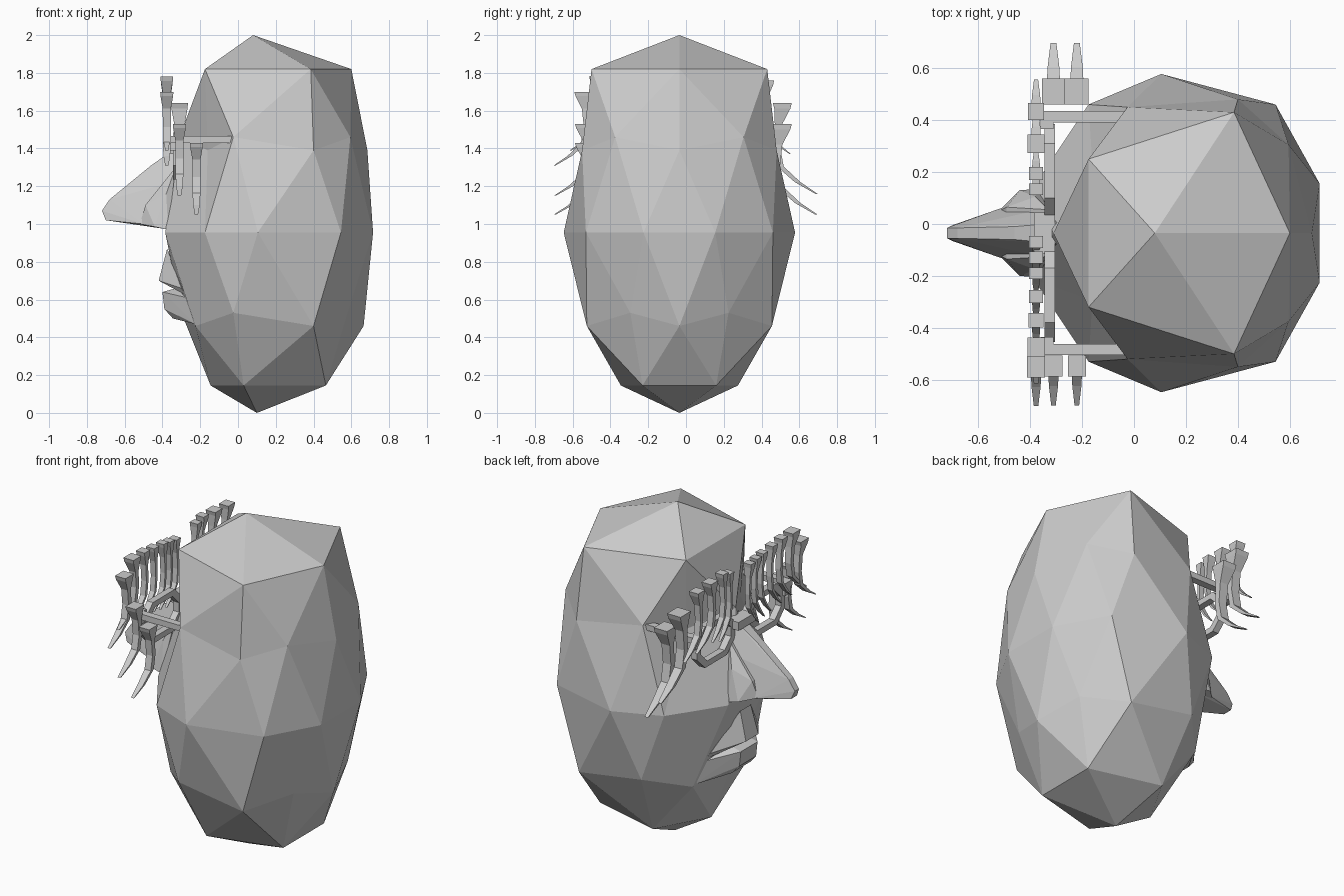
import bpy, bmesh
from mathutils import Vector

if "Cube" in bpy.data.objects:
    bpy.data.objects.remove(bpy.data.objects["Cube"])

CY = -0.035  # symmetry plane of the head


def finish(name, bm):
    bmesh.ops.recalc_face_normals(bm, faces=bm.faces)
    me = bpy.data.meshes.new(name)
    bm.to_mesh(me)
    bm.free()
    ob = bpy.data.objects.new(name, me)
    bpy.context.collection.objects.link(ob)
    return ob


def hull(name, pts):
    """Symmetric convex solid from points (x, half width, z)."""
    bm = bmesh.new()
    for x, y, z in pts:
        for s in ((1, -1) if y else (1,)):
            bm.verts.new((x, CY + s * y, z))
    bmesh.ops.convex_hull(bm, input=bm.verts)
    return finish(name, bm)


def box(name, lo, hi):
    bm = bmesh.new()
    bmesh.ops.create_cube(bm, size=1)
    lo, hi = Vector(lo), Vector(hi)
    for v in bm.verts:
        v.co = (lo + hi) / 2 + v.co * (hi - lo)
    return finish(name, bm)


# Head: icosphere-like cage, each ring given as one half and mirrored
def ring(bm, half, z, front=None, back=None):
    pts = ([(back, 0)] if back is not None else []) + half
    pts += [(front, 0)] if front is not None else []
    pts += [(x, -y) for x, y in reversed(half)]
    return [bm.verts.new((x, CY + y, z)) for x, y in pts]


bm = bmesh.new()
top = bm.verts.new((0.08, CY, 2.0))
bot = bm.verts.new((0.10, CY, 0.0))
A = ring(bm, [(0.385, 0.465), (-0.175, 0.285)], 1.82, back=0.60)
M = ring(bm, [(0.595, 0.34), (-0.025, 0.485)], 1.46, front=-0.31)
O = ring(bm, [(0.40, 0.515), (-0.16, 0.26)], 1.39, back=0.685)   # eye sockets pushed in
E = ring(bm, [(0.715, 0.19), (0.545, 0.495), (0.105, 0.6125), (-0.175, 0.495), (-0.385, 0.18)], 0.955)
L = ring(bm, [(0.58, 0.26), (-0.025, 0.50)], 0.53, front=-0.30)
N = ring(bm, [(0.40, 0.49), (-0.225, 0.29)], 0.46, back=0.665)
B = ring(bm, [(0.465, 0.195), (0.03, 0.31)], 0.145, front=-0.145)
for k in range(5):
    n, e0, e1, e2, em = (k + 1) % 5, E[2 * k], E[2 * k + 1], E[(2 * k + 2) % 10], E[2 * k - 1]
    for f in ((top, A[k], A[n]), (A[k], O[k], M[k]), (A[k], M[k], A[n]), (A[n], M[k], O[n]),
              (O[k], em, e0), (O[k], e0, M[k]), (M[k], e0, e1), (M[k], e1, O[n]),
              (L[k], e0, e1), (L[k], e1, N[n]), (N[n], e1, e2), (N[n], e2, L[n]),
              (B[k], L[k], N[n]), (B[k], N[n], B[n]), (N[n], L[n], B[n]), (bot, B[k], B[n])):
        bm.faces.new(f)
finish("head", bm)

# Nose with nostril wings
hull("nose", [(-0.72, 0.02, 1.07), (-0.70, 0.03, 1.02), (-0.68, 0.02, 1.13), (-0.46, 0.025, 1.31),
              (-0.29, 0.04, 1.43), (-0.36, 0.09, 1.22), (-0.50, 0.10, 1.0), (-0.36, 0.12, 0.97)])
hull("nostrils", [(-0.52, 0.085, 1.0), (-0.49, 0.10, 1.1), (-0.44, 0.165, 0.985),
                  (-0.37, 0.17, 0.97), (-0.38, 0.14, 1.16), (-0.33, 0.09, 1.3)])

# Lips
hull("upper_lip", [(-0.375, 0.05, 0.87), (-0.42, 0.06, 0.70), (-0.30, 0.06, 0.65),
                   (-0.30, 0.23, 0.66), (-0.27, 0.24, 0.62)])
hull("lower_lip", [(-0.29, 0.08, 0.67), (-0.40, 0.08, 0.64), (-0.39, 0.08, 0.55),
                   (-0.345, 0.09, 0.50), (-0.27, 0.24, 0.61), (-0.225, 0.28, 0.47)])


# Glasses: octagonal rims, bridge, temples
def rim(name, cy, cz, hw, hh, t, x0, x1):
    bm = bmesh.new()

    def loop(x, d):
        c = 0.075 - 0.4 * d
        w, h = hw - d, hh - d
        o = [(w, h - c), (w - c, h), (c - w, h), (-w, h - c),
             (-w, c - h), (c - w, -h), (w - c, -h), (w, c - h)]
        return [bm.verts.new((x, cy + y, cz + z)) for y, z in o]

    loops = [loop(x0, 0), loop(x1, 0), loop(x1, t), loop(x0, t)]
    for a in range(4):
        p, q = loops[a], loops[(a + 1) % 4]
        for i in range(8):
            j = (i + 1) % 8
            bm.faces.new((p[i], p[j], q[j], q[i]))
    finish(name, bm)


for s, side in ((1, "left"), (-1, "right")):
    rim(side + "_rim", CY + s * 0.24, 1.36, 0.18, 0.125, 0.035, -0.345, -0.305)
    y = CY + s * 0.448
    box(side + "_temple", (-0.36, y - 0.022, 1.43), (-0.02, y + 0.022, 1.465))
    y = sorted((CY + s * 0.40, CY + s * 0.46))
    box(side + "_hinge", (-0.36, y[0], 1.39), (-0.31, y[1], 1.465))
box("bridge", (-0.385, CY - 0.08, 1.37), (-0.305, CY + 0.08, 1.42))

# Lashes: (outward offset, thickness, height fraction, width fraction)
LASH = [(0.02, 0.10, 0.0, 1.0), (0.02, 0.085, 0.06, 0.95), (0.0, 0.04, 0.23, 0.62), (-0.01, 0.035, 0.48, 0.6),
        (0.01, 0.035, 0.70, 0.6), (0.10, 0.03, 0.87, 0.5), (0.20, 0.012, 1.0, 0.25)]


def lash(name, x, y, ztop, length, width, s, k):
    """Flared cap on a thin shaft which sweeps out along s*y to a pointed tip."""
    bm = bmesh.new()
    secs = []
    for o, t, f, w in LASH:
        hw, ht = width * w / 2, t * k / 2
        yc, z = y + s * o * k, ztop - f * length
        secs.append([bm.verts.new((x + a * hw, yc + b * ht, z))
                     for a, b in ((1, 1), (-1, 1), (-1, -1), (1, -1))])
    for p, q in zip(secs, secs[1:]):
        for i in range(4):
            j = (i + 1) % 4
            bm.faces.new((p[i], p[j], q[j], q[i]))
    bm.faces.new(secs[0])
    bm.faces.new(secs[-1])
    finish(name, bm)


# Front row: (y, top z, sweep direction, size)
row = [(0.42, 1.76, 1, 0.66), (0.295, 1.77, 1, 0.7), (0.185, 1.78, 1, 0.5), (0.125, 1.76, 1, 0.45),
       (-0.06, 1.74, -1, 0.45), (-0.12, 1.75, -1, 0.45), (-0.18, 1.76, -1, 0.45),
       (-0.27, 1.77, -1, 0.5), (-0.36, 1.78, -1, 0.55), (-0.46, 1.78, -1, 0.75), (-0.535, 1.70, -1, 0.8)]
for i, (y, z, s, k) in enumerate(row):
    lash(f"front_lash_{i}", -0.377, y, z, 0.39, 0.03 + 0.05 * k, s, k)

# Side lashes
for x, zl, zr in ((-0.31, 1.64, 1.53), (-0.22, 1.53, 1.43)):
    lash("left_side_lash", x, 0.49, zl, 0.48, 0.09, 1, 1.0)
    lash("right_side_lash", x, -0.53, zr, 0.38, 0.07, -1, 0.82)
